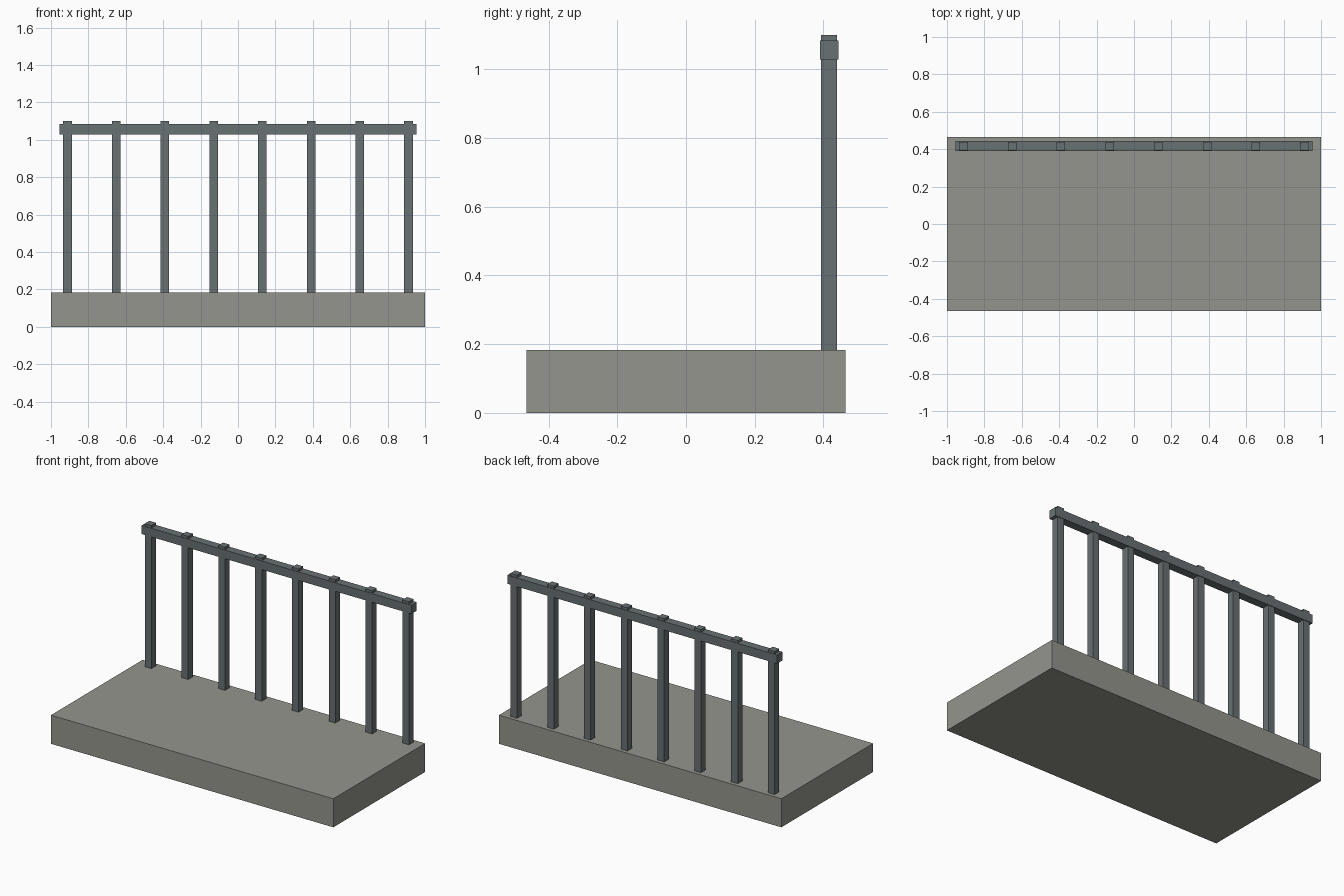
import bpy

if "Cube" in bpy.data.objects:
    bpy.data.objects.remove(bpy.data.objects["Cube"])


def material(name, color):
    m = bpy.data.materials.new(name)
    m.diffuse_color = (*color, 1)
    m.use_nodes = True
    m.node_tree.nodes["Principled BSDF"].inputs["Base Color"].default_value = m.diffuse_color
    return m


def box(name, x, y, z, mat):
    """Box from (min, max) ranges on each axis."""
    bpy.ops.mesh.primitive_cube_add(size=1, location=[sum(r) / 2 for r in (x, y, z)])
    ob = bpy.context.object
    ob.name = name
    ob.scale = [r[1] - r[0] for r in (x, y, z)]
    bpy.ops.object.transform_apply(location=False, rotation=False, scale=True)
    ob.data.materials.append(mat)
    return ob


concrete = material("concrete", (0.30, 0.30, 0.27))
metal = material("metal", (0.14, 0.165, 0.17))

SLAB_TOP = 0.183
RAIL_Y = 0.4165
POSTS = 8
END_X = 0.912

# Floor slab
box("slab", (-1, 1), (-0.464, 0.464), (0, SLAB_TOP), concrete)

# Evenly spaced square posts, poking through the rail
h = 0.0232
for i in range(POSTS):
    x = -END_X + 2 * END_X * i / (POSTS - 1)
    box(f"post_{i + 1}", (x - h, x + h), (RAIL_Y - h, RAIL_Y + h), (SLAB_TOP, 1.099), metal)

# Top rail
box("top_rail", (-0.955, 0.955), (RAIL_Y - 0.0265, RAIL_Y + 0.0265), (1.028, 1.083), metal)
